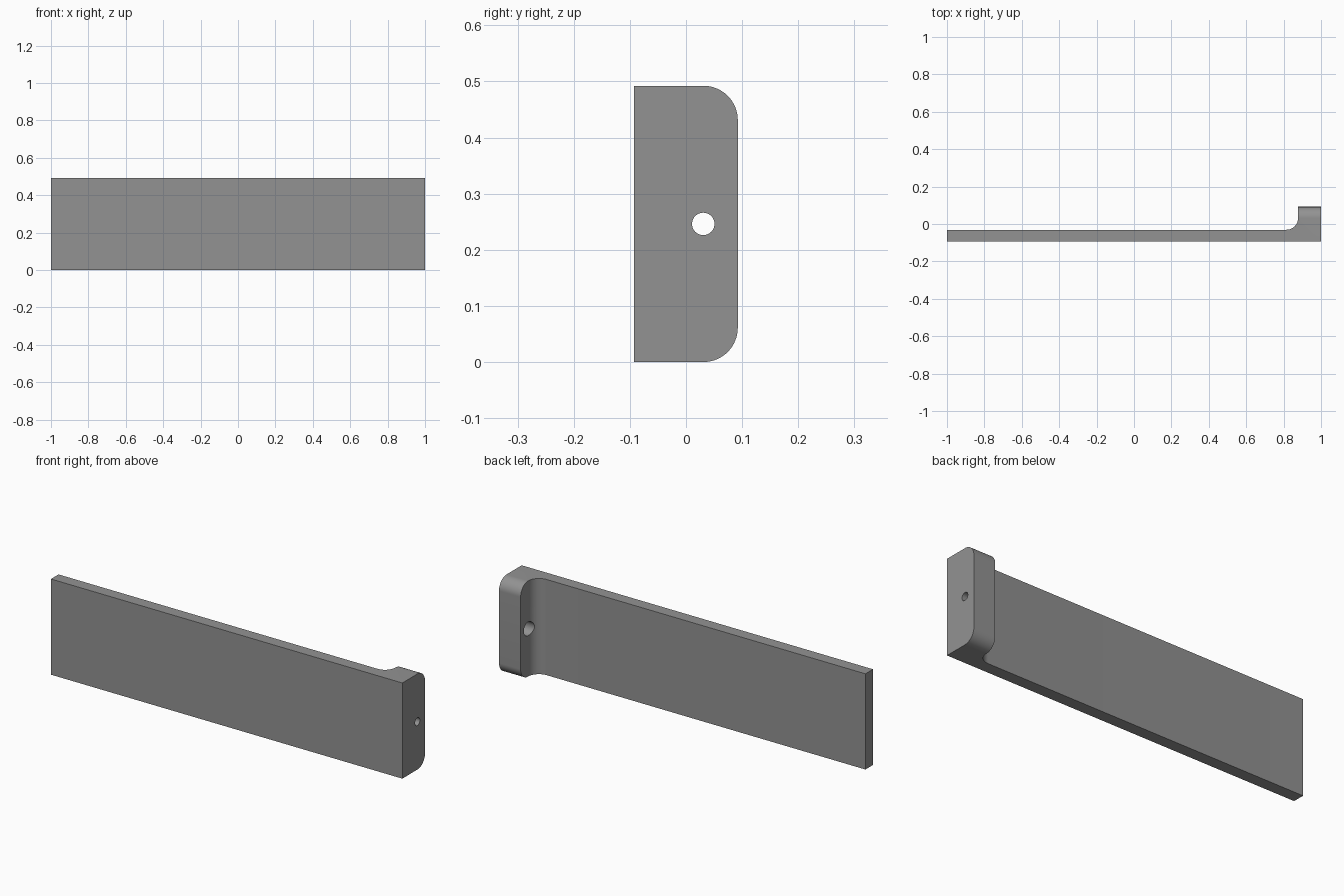
import bpy, bmesh, math

if "Cube" in bpy.data.objects:
    bpy.data.objects.remove(bpy.data.objects["Cube"])

U = 2 / 65            # one design unit; the bracket is 65 x 6 x 16 units
X, Y, H = 1.0, 3 * U, 16 * U
R = 2 * U             # fillet and corner radius
HOLE_Y, HOLE_Z = U, 8 * U

grey = bpy.data.materials.new("grey")
grey.diffuse_color = (0.29, 0.29, 0.29, 1)
grey.use_nodes = True
grey.node_tree.nodes["Principled BSDF"].inputs["Base Color"].default_value = grey.diffuse_color

# Bracket: L-shaped profile with an inner fillet, extruded upward
inner_x, plate_y = X - 4 * U, -Y + 2 * U
profile = [(-X, -Y), (X, -Y), (X, Y), (inner_x, Y)]
for i in range(17):
    a = -i / 16 * math.pi / 2
    profile.append((inner_x - R + R * math.cos(a), plate_y + R + R * math.sin(a)))
profile.append((-X, plate_y))

bm = bmesh.new()
base = bm.faces.new([bm.verts.new((x, y, 0)) for x, y in profile])
ext = bmesh.ops.extrude_face_region(bm, geom=[base])
bmesh.ops.translate(bm, vec=(0, 0, H),
                    verts=[v for v in ext["geom"] if isinstance(v, bmesh.types.BMVert)])
bmesh.ops.recalc_face_normals(bm, faces=bm.faces)

# Rounded upper and lower corners of the end block
corners = [e for e in bm.edges
           if all(v.co.y > Y - 1e-4 for v in e.verts)
           and abs(e.verts[0].co.z - e.verts[1].co.z) < 1e-4]
bmesh.ops.bevel(bm, geom=corners, offset=R * 0.995, segments=16, profile=0.5,
                affect='EDGES', clamp_overlap=False)
mesh = bpy.data.meshes.new("bracket")
bm.to_mesh(mesh)
bm.free()
mesh.materials.append(grey)
bracket = bpy.data.objects.new("bracket", mesh)
bpy.context.collection.objects.link(bracket)


def drill(name, radius, x0, x1):
    """Cut a round hole along x through the end block."""
    bpy.ops.mesh.primitive_cylinder_add(
        vertices=48, radius=radius, depth=x1 - x0,
        location=((x0 + x1) / 2, HOLE_Y, HOLE_Z), rotation=(0, math.pi / 2, 0))
    cutter = bpy.context.object
    cutter.name = name
    cutter.hide_render = True
    cutter.data.materials.append(grey)
    mod = bracket.modifiers.new(name, 'BOOLEAN')
    mod.operation, mod.solver, mod.object = 'DIFFERENCE', 'EXACT', cutter
    bpy.context.view_layer.objects.active = bracket
    bpy.ops.object.modifier_apply(modifier=name)
    bpy.data.objects.remove(cutter)


# Screw hole with a wider recess for the head on the inner side
drill("screw_hole", 0.65 * U, 0.8, 1.1)
drill("head_recess", 1.15 * U, 0.8, X - 2 * U)

bpy.ops.object.select_all(action='DESELECT')
bracket.select_set(True)
bpy.context.view_layer.objects.active = bracket
bpy.ops.object.shade_smooth_by_angle(angle=math.radians(30))
